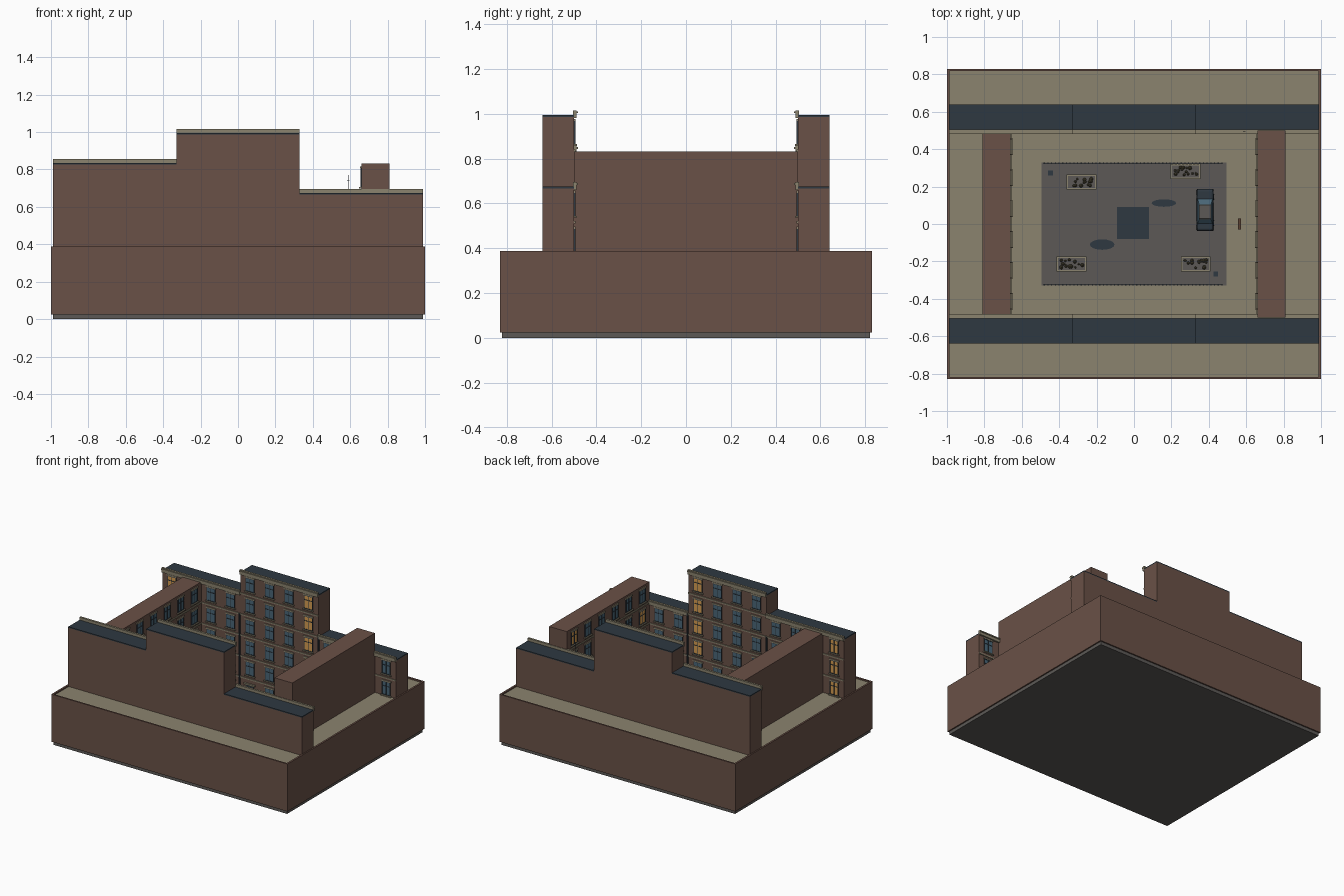
import bpy, bmesh, math, random
from mathutils import Matrix, Vector

random.seed(4)
if "Cube" in bpy.data.objects:
    bpy.data.objects.remove(bpy.data.objects["Cube"], do_unlink=True)


def material(name, rgb):
    """Flat colour given as 0-255 display values."""
    lin = [((c / 255 + 0.055) / 1.055) ** 2.4 for c in rgb] + [1]
    m = bpy.data.materials.new(name)
    m.use_nodes = True
    m.diffuse_color = lin
    bsdf = m.node_tree.nodes["Principled BSDF"]
    bsdf.inputs["Base Color"].default_value = lin
    bsdf.inputs["Roughness"].default_value = 0.9
    return m


BRICK = material("brown brick", (106, 81, 71))
STONE = material("beige stone", (139, 131, 110))
SLATE = material("dark slate", (46, 56, 65))
ROAD = material("grey paving", (92, 89, 86))
GLASS = material("blue glass", (74, 103, 120))
LIT = material("lit window", (214, 157, 82))
LEAF = material("dry foliage", (84, 78, 58))
WOOD = material("bench wood", (92, 66, 52))


def finish(name, bm, mat):
    me = bpy.data.meshes.new(name)
    bm.to_mesh(me)
    bm.free()
    me.materials.append(mat)
    ob = bpy.data.objects.new(name, me)
    bpy.context.collection.objects.link(ob)
    return ob


def boxes(name, mat, ranges):
    """One object of boxes, each given as x0, x1, y0, y1, z0, z1."""
    bm = bmesh.new()
    for x0, x1, y0, y1, z0, z1 in ranges:
        mid = Vector((x0 + x1, y0 + y1, z0 + z1)) / 2
        size = (abs(x1 - x0), abs(y1 - y0), z1 - z0, 1)
        bmesh.ops.create_cube(bm, size=1, matrix=Matrix.Translation(mid) @ Matrix.Diagonal(size))
    return finish(name, bm, mat)


def ring(ox, oy, ix, iy, z0, z1):
    """Four boxes around a rectangular opening."""
    out = []
    for s in (-1, 1):
        out.append((-ox, ox, s * iy, s * oy, z0, z1))
        out.append((s * ix, s * ox, -iy, iy, z0, z1))
    return out


FLOOR, BAY, GROUND = 0.16, 0.165, 0.035
WALL_Y, WALL_X = 0.5, 0.66
SIDES = (-1, 1)
# Stepped wings: start, end, roof height
SECTIONS = [(-0.99, -0.33, 0.835), (-0.33, 0.33, 0.995), (0.33, 0.99, 0.675)]

# Ground slab and raised terrace around the block
boxes("ground_slab", ROAD, [(-0.99, 0.99, -0.82, 0.82, 0, 0.028)])
terrace, paving = [], []
for s in SIDES:
    for x0, x1, y0, y1 in ((-0.99, 0.99, s * 0.64, s * 0.82), (s * 0.81, s * 0.99, -0.5, 0.5)):
        terrace.append((x0, x1, y0, y1, 0.025, 0.37))
        paving.append((x0, x1, y0, y1, 0.37, 0.378))
boxes("terrace_body", BRICK, terrace)
boxes("terrace_paving", STONE, paving)
boxes("terrace_rim", BRICK, ring(1, 0.83, 0.986, 0.818, 0.025, 0.388))

# Courtyard ground
boxes("sidewalk", STONE, ring(0.66, 0.5, 0.495, 0.33, 0.028, 0.042))
boxes("courtyard_paving", ROAD, [(-0.495, 0.495, -0.33, 0.33, 0.028, 0.035)])

# Building masses
walls, roofs = [], []
for s in SIDES:
    for a, b, h in SECTIONS:
        walls.append((a, b, s * 0.5, s * 0.64, 0.028, h - 0.008))
        roofs.append((a, b, s * 0.5, s * 0.64, h - 0.008, h))
boxes("stepped_wings", BRICK, walls)
boxes("wing_roofs", SLATE, roofs)
boxes("side_wings", BRICK, [(s * 0.66, s * 0.81, -0.5, 0.5, 0.028, 0.832) for s in SIDES])


def on_wall(axis, s, a0, a1, o0, o1, z0, z1):
    """Box on an inner wall: a runs along the wall, o stands out from it."""
    if axis == "y":
        return (a0, a1, s * (WALL_Y - o0), s * (WALL_Y - o1), z0, z1)
    return (s * (WALL_X - o0), s * (WALL_X - o1), a0, a1, z0, z1)


glass, lit, frames, trim, doors, pipes = [], [], [], [], [], []


def opening(axis, s, c, z, is_lit, is_door):
    """Window or door centred at c on the floor starting at z."""
    def put(a0, a1, out, z0, z1):
        return on_wall(axis, s, c + a0, c + a1, 0, out, z + z0, z + z1)
    if is_door:
        doors.append(put(-0.034, 0.034, 0.005, 0.005, 0.115))
        trim.append(put(-0.045, 0.045, 0.014, 0.115, 0.127))
        return
    (lit if is_lit else glass).append(put(-0.034, 0.034, 0.003, 0.032, 0.13))
    for a in (-0.036, -0.002, 0.032):
        frames.append(put(a, a + 0.004, 0.006, 0.032, 0.13))
    for h in (0.03, 0.095, 0.128):
        frames.append(put(-0.036, 0.036, 0.006, h, h + 0.004))
    trim.append(put(-0.044, 0.044, 0.014, 0.022, 0.03))
    trim.append(put(-0.042, 0.042, 0.007, 0.132, 0.142))


# Windows, doors, string courses and cornices of the stepped wings
for s in SIDES:
    for a, b, h in SECTIONS:
        floors = round((h - GROUND) / FLOOR)
        for f in range(floors):
            z = GROUND + f * FLOOR
            for i in range(4):
                c = a + (i + 0.5) * BAY
                if 0.64 < abs(c) < 0.83 or (abs(c) > 0.83 and z < 0.34):
                    continue
                bright = f >= 2 and (c < -0.85 or 0.2 < c < 0.3)
                opening("y", s, c, z, bright, f == 0 and i in (0, 3))
            if f:
                trim.append(on_wall("y", s, a, b, 0, 0.006, z - 0.004, z + 0.006))
        trim.append(on_wall("y", s, a, b, -0.004, 0.012, h - 0.014, h + 0.021))
        trim.append(on_wall("y", s, a, b, 0, 0.018, h + 0.008, h + 0.016))
    for x in (-0.335, 0.335):
        pipes.append(on_wall("y", s, x - 0.004, x + 0.004, 0, 0.012, 0.04, 0.68))

# Windows and string courses of the side wings
for s in SIDES:
    for f in range(5):
        z = GROUND + f * FLOOR
        for i in range(6):
            c = (i - 2.5) * BAY
            opening("x", s, c, z, (i + 2 * f + s) % 7 == 0, f == 0 and i == 2)
        if f:
            trim.append(on_wall("x", s, -0.49, 0.49, 0, 0.006, z - 0.004, z + 0.006))

boxes("window_glass", GLASS, glass)
boxes("lit_windows", LIT, lit)
boxes("window_frames", SLATE, frames)
boxes("stone_trim", STONE, trim)
boxes("doors", SLATE, doors)
boxes("drain_pipes", SLATE, pipes)

# Central pad, drain covers and puddles
boxes("centre_pad", SLATE, [(-0.09, 0.08, -0.08, 0.09, 0.035, 0.042)])
boxes("drain_covers", SLATE, [(x - 0.013, x + 0.013, y - 0.013, y + 0.013, 0.035, 0.039)
                              for x, y in ((-0.447, 0.273), (0.437, -0.268))])
for n, (x, y, rx, ry) in enumerate([(0.16, 0.112, 0.066, 0.02), (-0.17, -0.11, 0.066, 0.028)]):
    bm = bmesh.new()
    place = Matrix.Translation((x, y, 0.037)) @ Matrix.Diagonal((rx, ry, 1, 1))
    bmesh.ops.create_cone(bm, cap_ends=True, segments=16, radius1=1, radius2=1, depth=0.003, matrix=place)
    finish(f"puddle_{n + 1}", bm, SLATE)

# Low railings along both long edges of the paving
rails = []
for s in SIDES:
    y = s * 0.325
    rails.append((-0.48, 0.47, y - 0.002, y + 0.002, 0.062, 0.066))
    for i in range(49):
        x = -0.48 + i * 0.0198
        rails.append((x - 0.003, x + 0.003, y - 0.004, y + 0.004, 0.035, 0.07))
boxes("railings", SLATE, rails)

# Planters with dry shrubs
edges, soil = [], []
shrubs = bmesh.new()
for x, y in ((-0.28, 0.225), (0.275, 0.28), (-0.335, -0.215), (0.33, -0.215)):
    for s in SIDES:
        edges.append((x - 0.08, x + 0.08, y + s * 0.032, y + s * 0.04, 0.035, 0.06))
        edges.append((x + s * 0.072, x + s * 0.08, y - 0.032, y + 0.032, 0.035, 0.06))
    soil.append((x - 0.072, x + 0.072, y - 0.032, y + 0.032, 0.035, 0.052))
    for _ in range(16):
        spot = (x + random.uniform(-0.06, 0.06), y + random.uniform(-0.024, 0.024), 0.058)
        bmesh.ops.create_icosphere(shrubs, subdivisions=1, radius=random.uniform(0.006, 0.012),
                                   matrix=Matrix.Translation(spot))
boxes("planter_edges", STONE, edges)
boxes("planter_soil", ROAD, soil)
finish("planter_shrubs", shrubs, LEAF)


def extrude_profile(name, mat, points, half, top_scale=1):
    """Side profile in y, z extruded across the car's width."""
    bm = bmesh.new()
    face = bm.faces.new([bm.verts.new((-half, y, z)) for y, z in points])
    ext = bmesh.ops.extrude_face_region(bm, geom=[face])["geom"]
    bmesh.ops.translate(bm, vec=(2 * half, 0, 0), verts=[v for v in ext if isinstance(v, bmesh.types.BMVert)])
    high = max(z for _, z in points)
    for v in bm.verts:
        if v.co.z > high - 0.004:
            v.co.x *= top_scale
    bmesh.ops.recalc_face_normals(bm, faces=bm.faces)
    ob = finish(name, bm, mat)
    ob.location = (0.38, 0.075, 0.035)
    return ob


# Parked car
body = extrude_profile("car_body", SLATE, [(-0.112, 0.014), (0.112, 0.014), (0.114, 0.035), (0.105, 0.046),
                                           (-0.105, 0.048), (-0.114, 0.035)], 0.045, 0.92)
bev = body.modifiers.new("rounding", "BEVEL")
bev.width, bev.segments = 0.006, 2
extrude_profile("car_windows", GLASS, [(-0.075, 0.046), (0.06, 0.046), (0.03, 0.072), (-0.05, 0.072)], 0.04, 0.8)
extrude_profile("car_roof", ROAD, [(-0.05, 0.072), (0.03, 0.072), (0.026, 0.076), (-0.046, 0.076)], 0.033)
wheels = bmesh.new()
for x in (0.34, 0.42):
    for y in (0.005, 0.145):
        place = Matrix.Translation((x, y, 0.051)) @ Matrix.Rotation(math.pi / 2, 4, "Y")
        bmesh.ops.create_cone(wheels, cap_ends=True, segments=14, radius1=0.016, radius2=0.016,
                              depth=0.014, matrix=place)
finish("car_wheels", wheels, SLATE)

# Bench and roof aerial
boxes("bench", WOOD, [(0.555, 0.572, -0.03, 0.03, 0.058, 0.064)]
      + [(0.557, 0.57, y - 0.003, y + 0.003, 0.042, 0.058) for y in (-0.024, 0.024)])
boxes("roof_aerial", SLATE, [(0.588, 0.592, 0.494, 0.498, 0.69, 0.77), (0.584, 0.596, 0.495, 0.497, 0.74, 0.744)])
